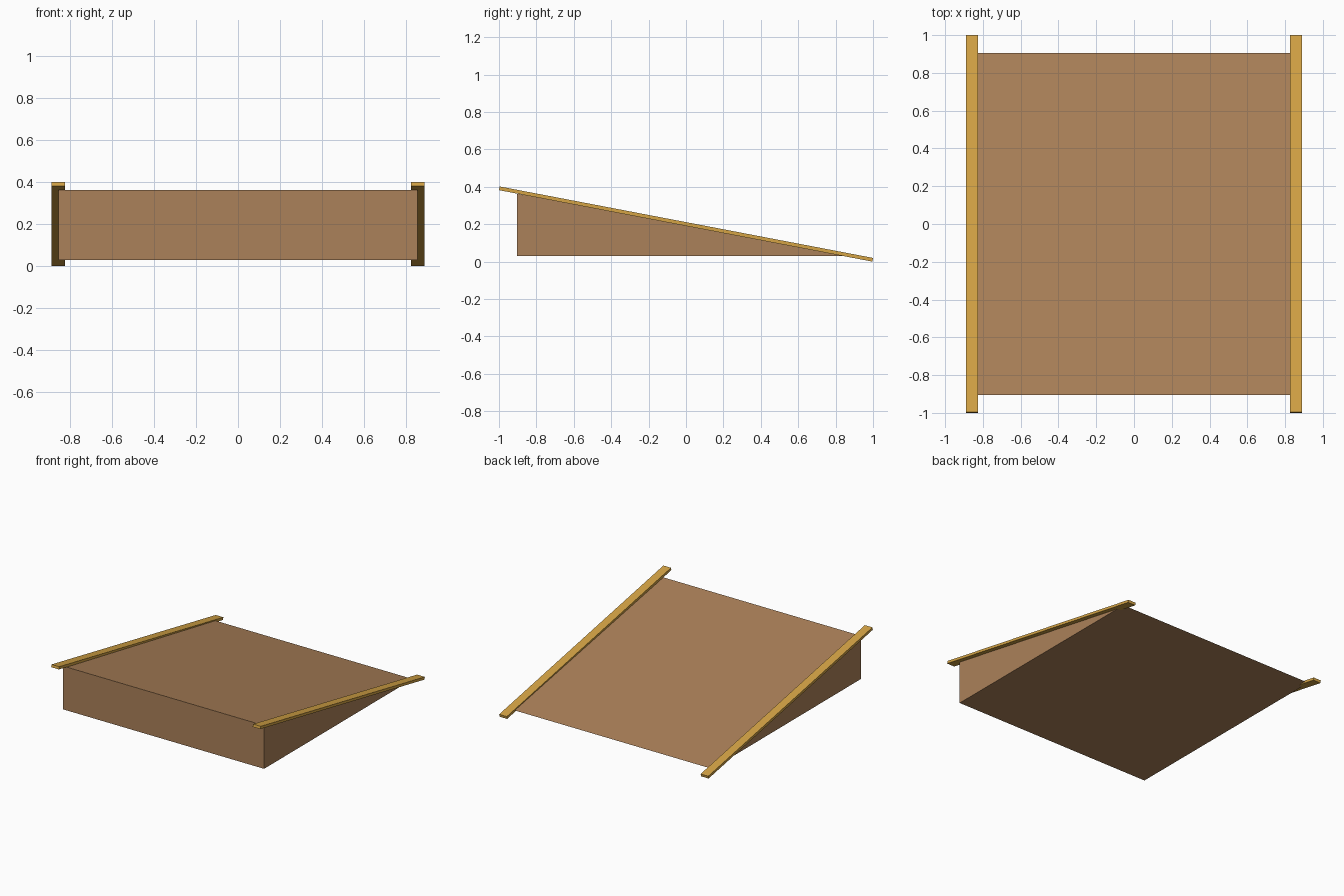
import bpy
import math

cube = bpy.data.objects.get("Cube")
if cube:
    bpy.data.objects.remove(cube, do_unlink=True)


def material(name, rgb):
    mat = bpy.data.materials.new(name)
    mat.use_nodes = True
    colour = (*rgb, 1.0)
    mat.diffuse_color = colour
    mat.node_tree.nodes["Principled BSDF"].inputs["Base Color"].default_value = colour
    return mat


brown = material("brown wood", (0.41, 0.22, 0.10))
gold = material("golden trim", (0.66, 0.37, 0.06))


# Extrude a side profile of (y, z) points between two x positions
def extrude_profile(name, profile, x0, x1, mat):
    n = len(profile)
    verts = [(x, y, z) for x in (x0, x1) for y, z in profile]
    faces = [tuple(reversed(range(n))), tuple(range(n, 2 * n))]
    faces += [(i, (i + 1) % n, n + (i + 1) % n, n + i) for i in range(n)]
    mesh = bpy.data.meshes.new(name)
    mesh.from_pydata(verts, [], faces)
    mesh.materials.append(mat)
    obj = bpy.data.objects.new(name, mesh)
    bpy.context.collection.objects.link(obj)
    return obj


# Wedge body
extrude_profile("ramp_body", [(-0.904, 0.03), (0.904, 0.03), (-0.904, 0.363)],
                -0.855, 0.855, brown)

# Sloping side rails, square-ended boards along both edges
slope = math.atan2(0.382, 1.996)
thickness = 0.02
dy, dz = thickness * math.sin(slope), thickness * math.cos(slope)
rail_profile = [(-1.0, 0.382), (1.0 - dy, 0.0), (1.0, dz), (-1.0 + dy, 0.382 + dz)]
for name, x0 in (("left_rail", 0.825), ("right_rail", -0.89)):
    extrude_profile(name, rail_profile, x0, x0 + 0.065, gold)
